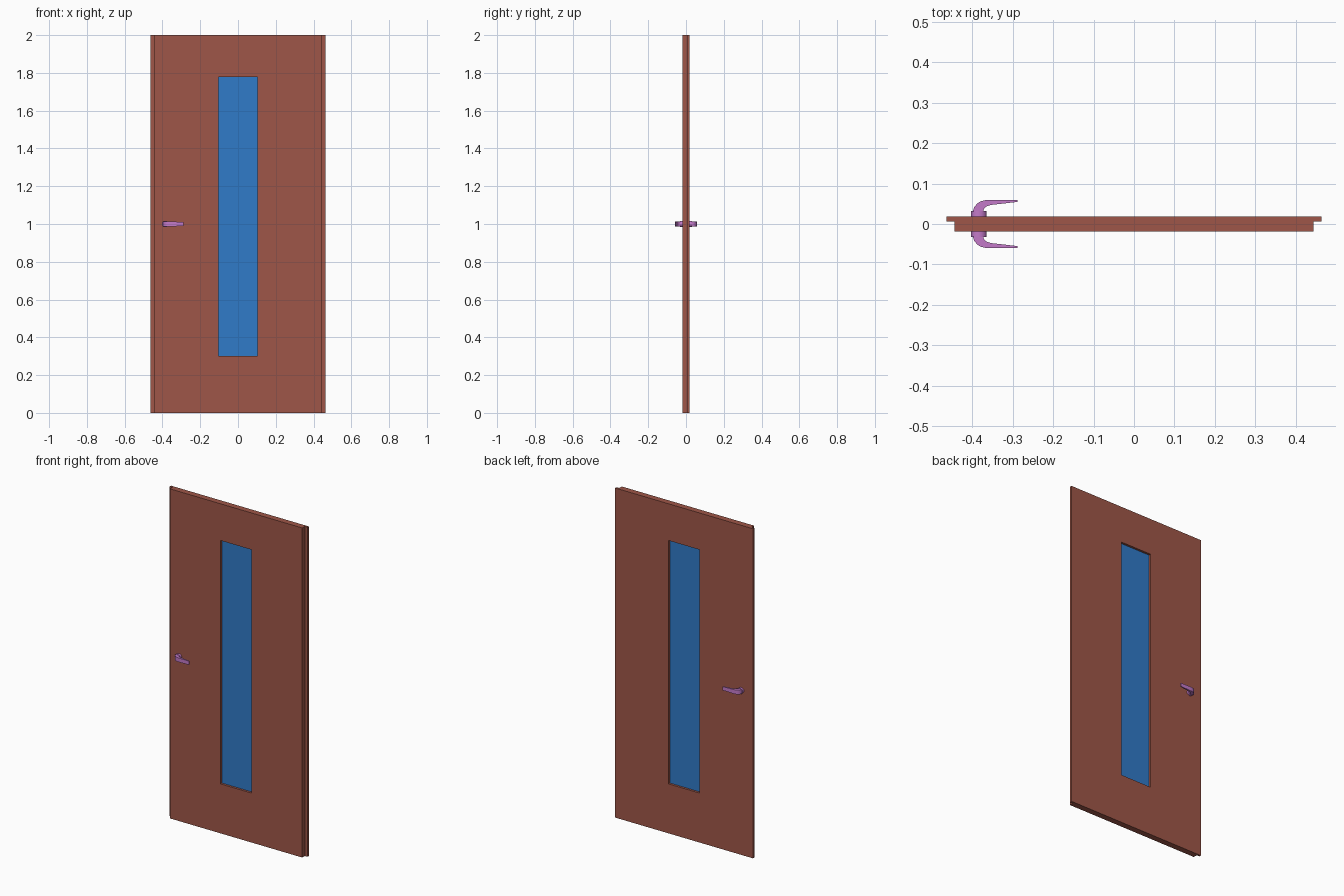
import bpy, bmesh, math
from mathutils import Matrix

if "Cube" in bpy.data.objects:
    bpy.data.objects.remove(bpy.data.objects["Cube"])

T = 0.0185      # half thickness of the door
HX, HZ = -0.3835, 1.0   # handle spindle position


def material(name, rgb):
    m = bpy.data.materials.new(name)
    m.diffuse_color = (*rgb, 1)
    m.use_nodes = True
    m.node_tree.nodes["Principled BSDF"].inputs["Base Color"].default_value = m.diffuse_color
    return m


def add_object(name, bm, mat):
    bmesh.ops.recalc_face_normals(bm, faces=bm.faces)
    me = bpy.data.meshes.new(name)
    bm.to_mesh(me)
    bm.free()
    ob = bpy.data.objects.new(name, me)
    bpy.context.collection.objects.link(ob)
    if mat:
        me.materials.append(mat)
    return ob


def prism(name, profile, z0, z1, mat):
    """Extrude a plan (xy) profile from z0 to z1."""
    bm = bmesh.new()
    face = bm.faces.new([bm.verts.new((x, y, z0)) for x, y in profile])
    ext = bmesh.ops.extrude_face_region(bm, geom=[face])
    verts = [v for v in ext["geom"] if isinstance(v, bmesh.types.BMVert)]
    bmesh.ops.translate(bm, verts=verts, vec=(0, 0, z1 - z0))
    return add_object(name, bm, mat)


def block(name, x, y, z0, z1, mat):
    return prism(name, [(-x, -y), (x, -y), (x, y), (-x, y)], z0, z1, mat)


def mirror_y(ob):
    mod = ob.modifiers.new("both_sides", "MIRROR")
    mod.use_axis = (False, True, False)


brown = material("door_brown", (0.345, 0.094, 0.065))
blue = material("glass_blue", (0.03, 0.196, 0.577))
purple = material("handle_purple", (0.55, 0.195, 0.585))

# Door leaf: slab with a thin overlapping lip along both long edges
half = [(0.444, -T), (0.444, 0.006), (0.463, 0.006), (0.463, T)]
leaf = prism("door_leaf", half + [(-x, y) for x, y in reversed(half)], 0, 2, brown)

# Window opening
cutter = block("window_cutter", 0.104, 0.1, 0.30, 1.777, None)
cutter.hide_render = True
cut = leaf.modifiers.new("window_opening", "BOOLEAN")
cut.operation = "DIFFERENCE"
cut.solver = "EXACT"
cut.object = cutter
bpy.context.view_layer.objects.active = leaf
bpy.ops.object.modifier_apply(modifier=cut.name)
bpy.data.objects.remove(cutter)

# Glass pane set back from both faces
block("window_glass", 0.104, 0.005, 0.30, 1.777, blue)

# Rosette on each face
bm = bmesh.new()
depth = 0.0315 - T
bmesh.ops.create_cone(
    bm, cap_ends=True, segments=16, radius1=0.0195, radius2=0.0195, depth=depth,
    matrix=Matrix.Translation((HX, T + depth / 2, HZ))
    @ Matrix.Diagonal((1, 1, 0.85, 1)) @ Matrix.Rotation(math.pi / 2, 4, "X"))
rosette = add_object("handle_rosette", bm, purple)
mirror_y(rosette)

# Lever: curved neck sweeping into a tapering grip
lever_profile = [
    (-0.398, 0.031), (-0.395, 0.041), (-0.388, 0.050), (-0.379, 0.056),
    (-0.367, 0.059), (-0.349, 0.0595), (-0.288, 0.0595), (-0.288, 0.0545),
    (-0.354, 0.047), (-0.365, 0.043), (-0.371, 0.037), (-0.372, 0.031)]
lever = prism("handle_lever", lever_profile, HZ - 0.0135, HZ + 0.0135, purple)
for v in lever.data.vertices:      # narrow the grip towards its tip
    t = (v.co.x + 0.398) / 0.11
    v.co.z = HZ + (v.co.z - HZ) * (1 - 0.18 * t)
mirror_y(lever)

# Smooth the rounded hardware, keep its edges sharp
for ob in (rosette, lever):
    bpy.ops.object.select_all(action="DESELECT")
    ob.select_set(True)
    bpy.context.view_layer.objects.active = ob
    bpy.ops.object.shade_smooth_by_angle(angle=math.radians(40))
